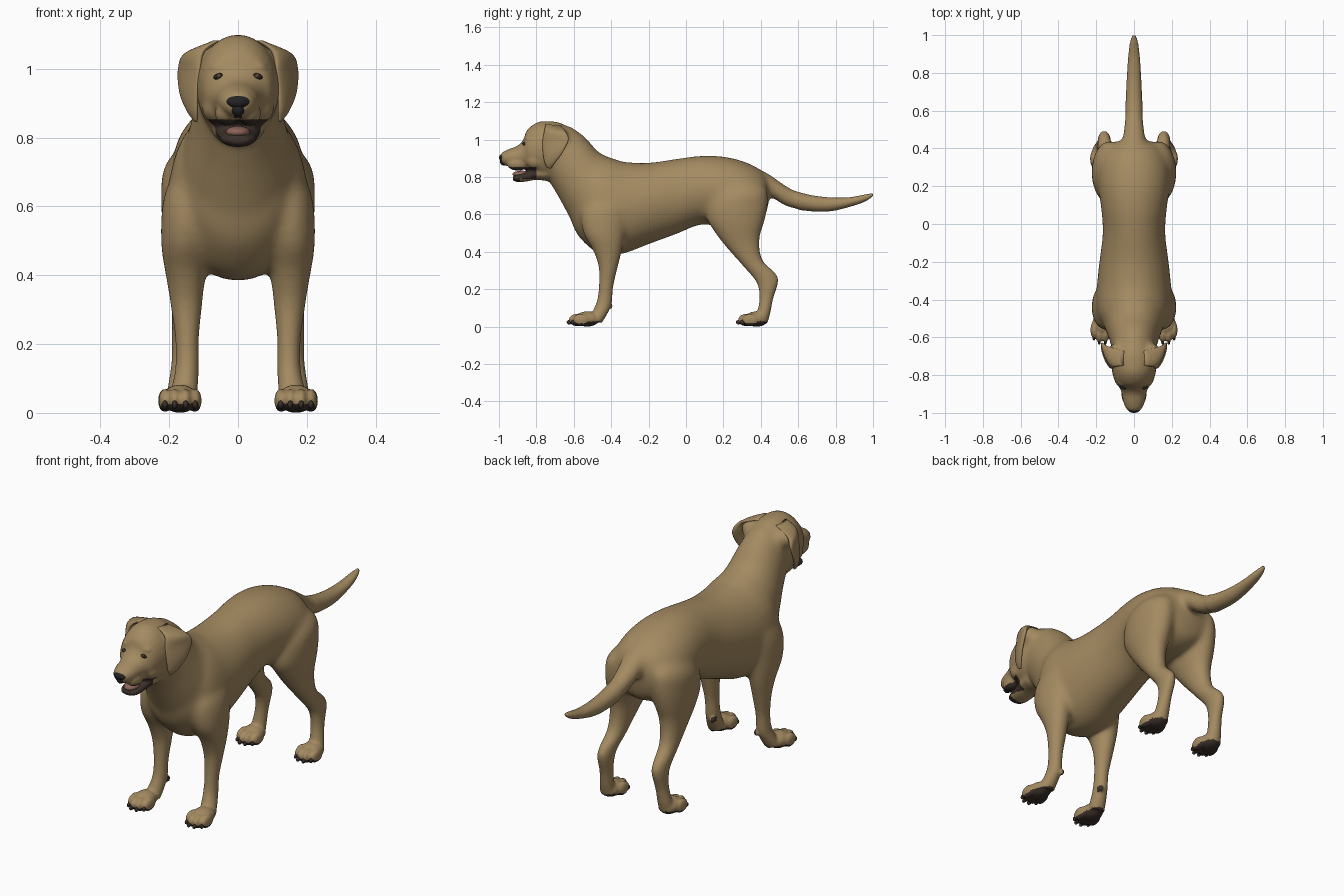
import bpy, bmesh, math
from mathutils import Vector, Matrix


def material(name, rgb):
    m = bpy.data.materials.new(name)
    m.diffuse_color = (*rgb, 1)
    return m


COAT = material("tan coat", (0.37, 0.255, 0.12))
DARK = material("dark brown skin", (0.045, 0.03, 0.023))
BLACK = material("black nose", (0.018, 0.017, 0.017))
PINK = material("pink tongue", (0.27, 0.13, 0.1))
AMBER = material("brown iris", (0.12, 0.055, 0.025))


def smooth_path(rings, sub=5):
    """Catmull-Rom interpolation of ring tuples."""
    rings = [tuple(r) + (0,) * (7 - len(r)) for r in rings]
    p = [rings[0]] + rings + [rings[-1]]
    out = []
    for i in range(1, len(p) - 2):
        for s in range(sub):
            t = s / sub
            out.append([0.5 * (2 * b + (c - a) * t + (2 * a - 5 * b + 4 * c - d) * t * t
                               + (3 * b - a - 3 * c + d) * t ** 3)
                        for a, b, c, d in zip(p[i - 1], p[i], p[i + 1], p[i + 2])])
    return out + [rings[-1]]


def loft(bm, rings, side=1, seg=28):
    """Skin of elliptic rings: (x, y1, z1, y2, z2, half width, x slant)."""
    loops = []
    for x, y1, z1, y2, z2, w, dx in smooth_path(rings):
        a, b = Vector((x + dx, y1, z1)), Vector((x - dx, y2, z2))
        c, v, u = (a + b) / 2, (a - b) / 2, Vector((max(w, 0.002), 0, 0))
        loop = []
        for k in range(seg):
            t = 2 * math.pi * k / seg
            q = c + u * math.cos(t) + v * math.sin(t)
            loop.append(bm.verts.new((q.x * side, q.y, q.z)))
        loops.append(loop)
    for l0, l1 in zip(loops, loops[1:]):
        for k in range(seg):
            bm.faces.new((l0[k], l0[(k + 1) % seg], l1[(k + 1) % seg], l1[k]))
    bm.faces.new(loops[0])
    bm.faces.new(loops[-1])


def ball(bm, centre, radii, rot=0):
    bmesh.ops.create_uvsphere(bm, u_segments=24, v_segments=16, radius=1,
                              matrix=Matrix.Translation(centre) @ Matrix.Rotation(rot, 4, 'Y')
                              @ Matrix.Diagonal((*radii, 1)))


def finish(bm, name, *mats):
    bmesh.ops.recalc_face_normals(bm, faces=bm.faces)
    me = bpy.data.meshes.new(name)
    bm.to_mesh(me)
    bm.free()
    for m in mats:
        me.materials.append(m)
    me.shade_smooth()
    ob = bpy.data.objects.new(name, me)
    bpy.context.collection.objects.link(ob)
    return ob


def apply(ob, kind, **props):
    bpy.context.view_layer.objects.active = ob
    mod = ob.modifiers.new(kind, kind)
    for k, v in props.items():
        setattr(mod, k, v)
    bpy.ops.object.modifier_apply(modifier=mod.name)


# Torso, neck, head, jaw and tail outlines
TORSO = [(0, y, t, y, b, w) for y, t, b, w in (
    (.442, .77, .66, .075), (.41, .83, .57, .14), (.32, .88, .53, .185), (.2, .91, .53, .19),
    (.08, .914, .545, .174), (-.05, .898, .495, .166), (-.2, .877, .44, .184),
    (-.33, .882, .391, .197), (-.43, .905, .385, .2), (-.5, .9, .41, .185),
    (-.58, .83, .49, .13), (-.62, .75, .58, .07))]
NECK = [(0, -.36, .89, -.58, .50, .18), (0, -.46, .93, -.637, .61, .152),
        (0, -.54, 1.015, -.692, .71, .128), (0, -.62, 1.074, -.737, .785, .114)]
HEAD = [(0, -.58, 1.03, -.66, .80, .09), (0, -.66, 1.088, -.70, .79, .114),
        (0, -.74, 1.1, -.74, .79, .121), (0, -.80, 1.09, -.79, .80, .113),
        (0, -.85, 1.05, -.83, .82, .098), (0, -.87, 1.0, -.86, .84, .078),
        (0, -.90, .968, -.885, .85, .066), (0, -.945, .95, -.935, .856, .057),
        (0, -.98, .933, -.968, .862, .043), (0, -.993, .915, -.985, .875, .025)]
JAW = [(0, -.74, .86, -.74, .778, .078), (0, -.80, .85, -.80, .785, .066),
       (0, -.85, .83, -.855, .776, .057), (0, -.895, .818, -.90, .773, .05),
       (0, -.925, .805, -.927, .782, .032)]
TAIL = [(0, .34, .86, .36, .66, .08), (0, .43, .825, .45, .69, .064),
        (0, .55, .745, .53, .645, .051), (0, .64, .71, .635, .62, .045),
        (0, .76, .692, .765, .616, .039), (0, .87, .692, .885, .643, .032),
        (0, .955, .707, .965, .672, .022), (0, 1.0, .716, 1.003, .70, .009)]
# Legs: front and back outline points
FRONT_LEG = [(.095, -.42, .78, -.27, .74, .055), (.13, -.52, .69, -.29, .67, .067),
             (.147, -.56, .61, -.31, .59, .074), (.153, -.55, .50, -.33, .47, .071),
             (.152, -.50, .41, -.345, .39, .059), (.15, -.467, .32, -.37, .30, .045),
             (.148, -.465, .22, -.39, .21, .034), (.148, -.475, .14, -.398, .12, .034),
             (.155, -.50, .08, -.42, .07, .038), (.163, -.52, .045, -.45, .02, .042)]
HIND_LEG = [(.085, .16, .78, .36, .80, .07), (.122, .12, .68, .43, .74, .094),
            (.132, .11, .58, .438, .65, .092), (.138, .155, .50, .42, .56, .08),
            (.144, .217, .42, .395, .47, .06), (.15, .30, .33, .408, .36, .045),
            (.156, .362, .26, .478, .285, .036), (.158, .386, .215, .492, .238, .034),
            (.162, .393, .15, .466, .15, .031), (.168, .38, .08, .45, .07, .036),
            (.17, .35, .045, .435, .02, .042)]
EAR = [(.06, -.75, 1.083, -.67, 1.075, .018, 0), (.125, -.757, 1.05, -.645, 1.045, .022, -.02),
       (.142, -.767, .99, -.628, 1.0, .017, -.028), (.143, -.765, .93, -.66, .93, .016, -.022),
       (.132, -.757, .88, -.70, .875, .013, -.01), (.122, -.742, .848, -.722, .846, .005, 0)]
PAWS = ((.168, -.628), (.17, .277))      # x centre and toe-tip y
TOES = ((-.044, .022), (-.016, 0), (.016, 0), (.044, .022))

# Body: overlapping parts fused by a voxel remesh
bm = bmesh.new()
for part in (TORSO, NECK, HEAD, JAW, TAIL):
    loft(bm, part)
for s in (1, -1):
    loft(bm, FRONT_LEG, s)
    loft(bm, HIND_LEG, s)
    ball(bm, (s * .033, -.90, .871), (.034, .058, .037))        # upper lip
    ball(bm, (s * .05, -.838, 1.005), (.034, .024, .016))       # brow
    ball(bm, (s * .06, -.80, .89), (.045, .06, .05))            # cheek
    ball(bm, (s * .095, -.69, 1.02), (.055, .06, .05), s * .5)  # ear base
    ball(bm, (s * .127, -.405, .11), (.014, .014, .016))        # dewclaw pad
    for x, y in PAWS:
        ball(bm, (s * x, y + .10, .041), (.052, .065, .041))
        for dx, dy in TOES:
            ball(bm, (s * (x + dx), y + dy + .046, .036), (.0185, .046, .034))
body = finish(bm, "body", COAT, DARK)
apply(body, 'REMESH', mode='VOXEL', voxel_size=0.0075)
grp = body.vertex_groups.new(name="soft")
for v in body.data.vertices:
    x, y, z = v.co
    weight = min(max((z - .3) / .12, 0), 1) * min(max((y + .78) / .1, 0), 1) * (y < .6)
    grp.add([v.index], weight, 'REPLACE')
apply(body, 'SMOOTH', factor=0.5, iterations=60, vertex_group="soft")
apply(body, 'SMOOTH', factor=0.5, iterations=3)
me = body.data
me.materials.clear()
me.materials.append(COAT)
me.materials.append(DARK)
for p in me.polygons:
    x, y, z = p.center
    x = abs(x)
    pad = z < .03 and p.normal.z < -.35
    dewclaw = -.425 < y < -.38 and .095 < z < .125 and x < .13
    lips = y < -.80 and z < .853 and (z > .79 or y < -.89)
    philtrum = y < -.94 and x < .012 and z < .90
    p.material_index = int(pad or dewclaw or lips or philtrum)
me.shade_smooth()

# Ears
for s, name in ((1, "left_ear"), (-1, "right_ear")):
    bm = bmesh.new()
    loft(bm, EAR, s)
    finish(bm, name, COAT)

# Claws
bm = bmesh.new()
for s in (1, -1):
    for x, y in PAWS:
        for dx, dy in TOES:
            ball(bm, (s * (x + dx), y + dy + .004, .024), (.008, .014, .012))
finish(bm, "claws", DARK)

# Nose and tongue
bm = bmesh.new()
ball(bm, (0, -.974, .904), (.036, .026, .021))
ball(bm, (0, -.974, .884), (.02, .021, .022))
finish(bm, "nose", BLACK)
bm = bmesh.new()
ball(bm, (0, -.878, .815), (.036, .05, .019))
finish(bm, "tongue", PINK)

# Eyes set on the face surface
bpy.context.view_layer.update()
rims, irises = bmesh.new(), bmesh.new()
for s in (1, -1):
    hit, loc, nrm, _ = body.ray_cast(Vector((s * .055, -2, .978)), Vector((0, 1, 0)))
    y = loc.y if hit else -.86
    ball(rims, (s * .055, y + .004, .978), (.017, .010, .009), s * .2)
    ball(irises, (s * .055, y - .001, .979), (.007, .007, .006))
finish(rims, "eye_rims", BLACK)
finish(irises, "irises", AMBER)
